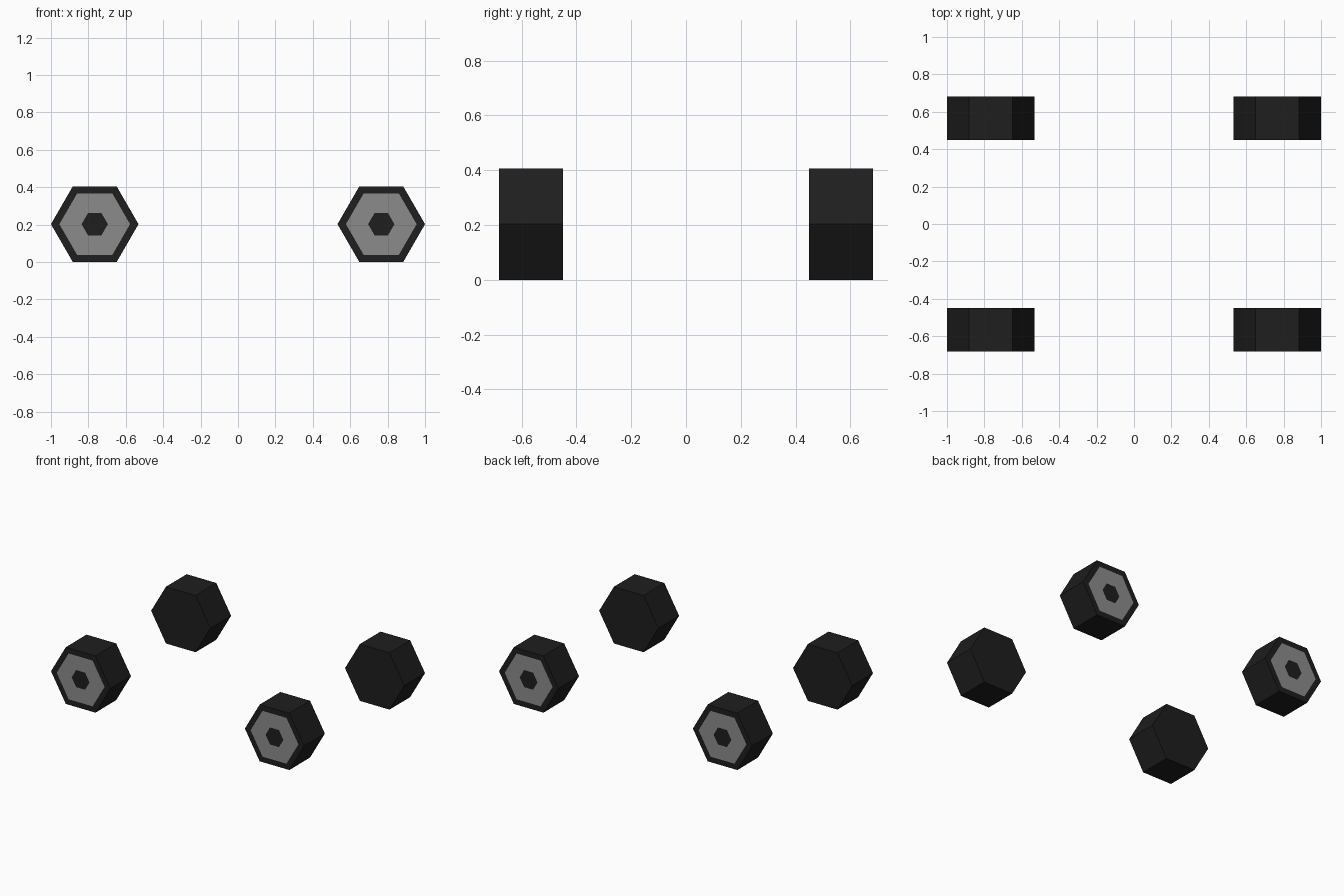
import bpy, bmesh
from math import cos, sin, pi

if "Cube" in bpy.data.objects:
    bpy.data.objects.remove(bpy.data.objects["Cube"])

R, HUB_R, CAP_R = 0.234, 0.182, 0.045   # tyre, hub plate, axle cap radii
Y_OUT, Y_IN = 0.682, 0.448              # outer and inner wheel faces
X = 1 - R
Z = R * cos(pi / 6)


def material(name, value):
    m = bpy.data.materials.new(name)
    m.diffuse_color = (value, value, value, 1)
    m.use_nodes = True
    m.node_tree.nodes["Principled BSDF"].inputs["Base Color"].default_value = m.diffuse_color
    return m


rubber = material("dark_rubber", 0.013)
metal = material("grey_metal", 0.26)


def wheel(name, sx, sy):
    bm = bmesh.new()
    # six-sided tyre, axis along y
    rings = [[bm.verts.new((R * cos(i * pi / 3), y, R * sin(i * pi / 3)))
              for i in range(6)]
             for y in (sy * (Y_IN - Y_OUT) / 2, sy * (Y_OUT - Y_IN) / 2)]
    inner, outer = rings
    for i in range(6):
        j = (i + 1) % 6
        bm.faces.new((inner[i], inner[j], outer[j], outer[i]))
    bm.faces.new(inner)
    face = bm.faces.new(outer)
    bmesh.ops.recalc_face_normals(bm, faces=bm.faces)
    # flush hub plate, then flush axle cap in its middle
    bmesh.ops.inset_individual(bm, faces=[face], thickness=(R - HUB_R) * cos(pi / 6))
    rim = set(bm.faces)
    bmesh.ops.inset_individual(bm, faces=[face], thickness=(HUB_R - CAP_R) * cos(pi / 6))
    for f in bm.faces:
        f.material_index = 0 if f in rim else 1
    face.material_index = 0
    mesh = bpy.data.meshes.new(name)
    bm.to_mesh(mesh)
    bm.free()
    mesh.materials.append(rubber)
    mesh.materials.append(metal)
    ob = bpy.data.objects.new(name, mesh)
    ob.location = (sx * X, sy * (Y_OUT + Y_IN) / 2, Z)
    bpy.context.collection.objects.link(ob)


# four wheels, hubs facing outward
for sy, end in ((-1, "front"), (1, "back")):
    for sx, side in ((-1, "left"), (1, "right")):
        wheel(f"{end}_{side}_wheel", sx, sy)
